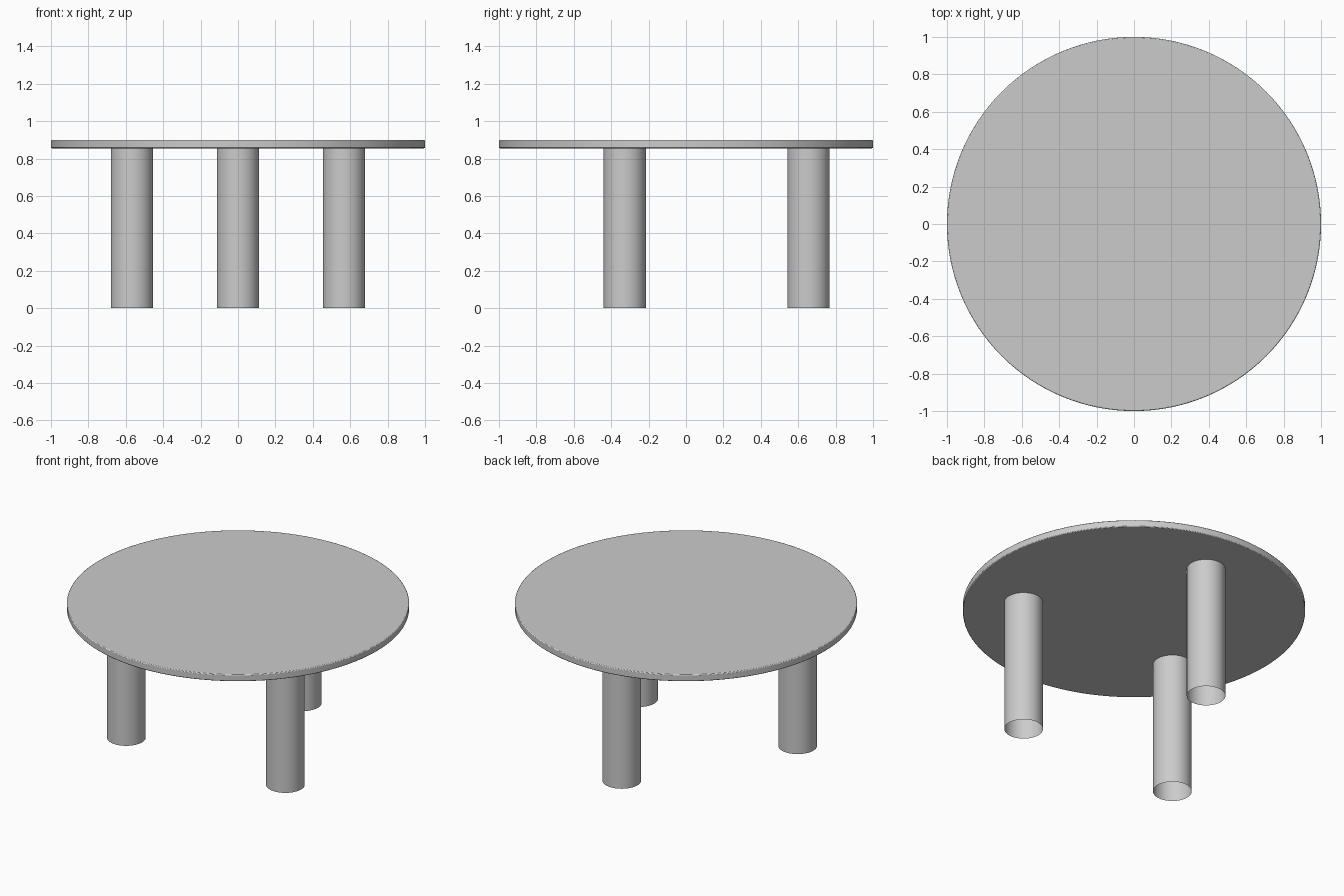
import bpy
from math import sin, cos, radians

if "Cube" in bpy.data.objects:
    bpy.data.objects.remove(bpy.data.objects["Cube"])

TOP_Z, UNDER_Z = 0.899, 0.855
LEG_RADIUS, LEG_RING = 0.113, 0.655


def cylinder(name, radius, z0, z1, x=0, y=0, sides=64, fill='NGON'):
    bpy.ops.mesh.primitive_cylinder_add(
        vertices=sides, radius=radius, depth=z1 - z0,
        location=(x, y, (z0 + z1) / 2), end_fill_type=fill)
    obj = bpy.context.object
    obj.name = name
    return obj


# Round table top with slightly softened rim
top = cylinder("table_top", 1.0, UNDER_Z, TOP_Z, sides=128)
bevel = top.modifiers.new("rim_softening", 'BEVEL')
bevel.width = 0.005
bevel.segments = 2
bevel.limit_method = 'ANGLE'
bevel.angle_limit = radians(40)
bpy.ops.object.shade_smooth_by_angle(angle=radians(40))

# Three open tubular legs, one at the back and two at the front
for name, deg in (("back_leg", 90), ("front_left_leg", 210), ("front_right_leg", 330)):
    a = radians(deg)
    cylinder(name, LEG_RADIUS, 0, UNDER_Z, LEG_RING * cos(a), LEG_RING * sin(a),
             fill='NOTHING')
    bpy.ops.object.shade_smooth_by_angle(angle=radians(40))
